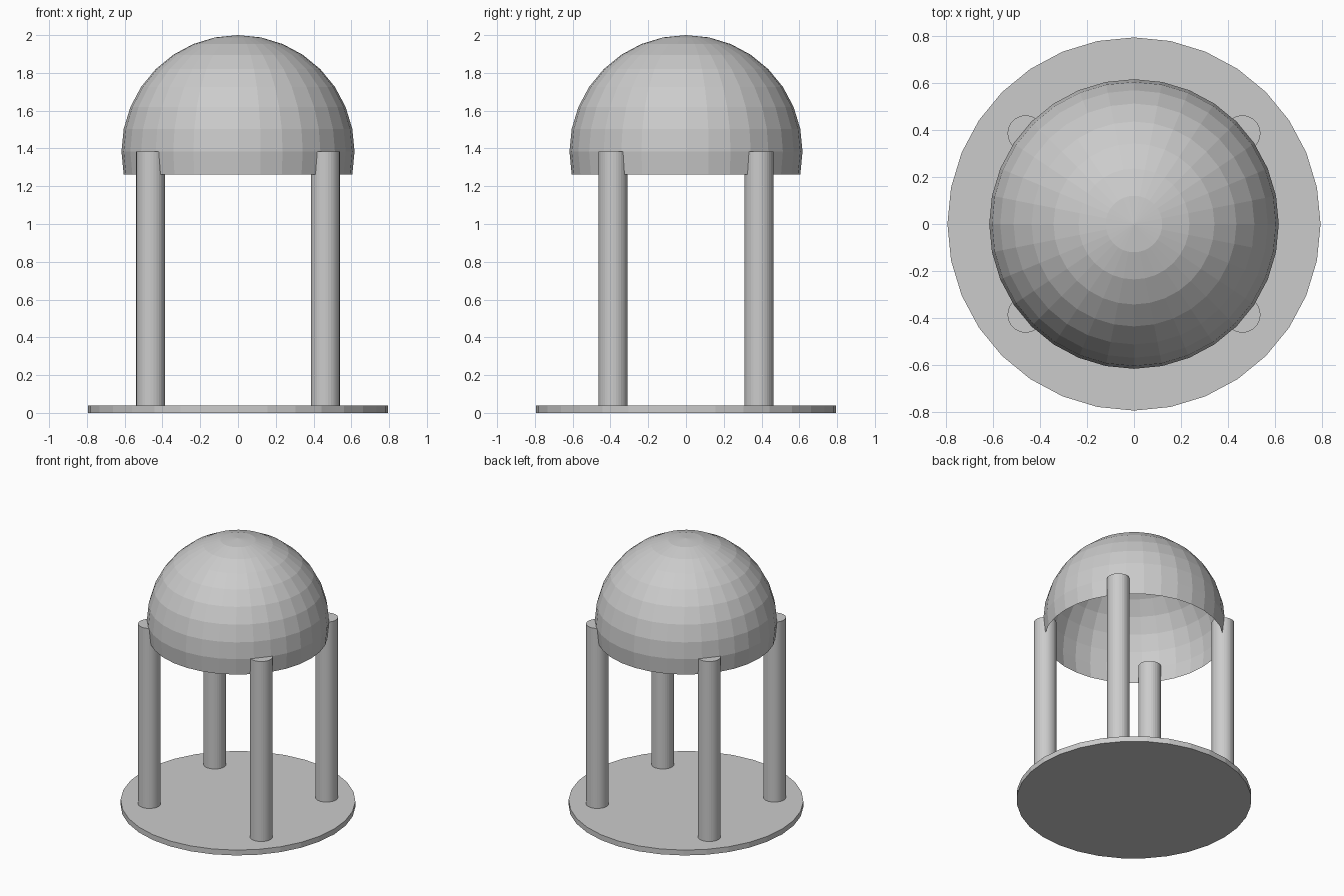
import bpy, bmesh
from mathutils import Matrix

if "Cube" in bpy.data.objects:
    bpy.data.objects.remove(bpy.data.objects["Cube"])

SIDES = 32


def add_object(name, bm):
    mesh = bpy.data.meshes.new(name)
    bm.to_mesh(mesh)
    bm.free()
    obj = bpy.data.objects.new(name, mesh)
    bpy.context.collection.objects.link(obj)
    return obj


def cylinder(name, radius, x, y, z0, z1):
    bm = bmesh.new()
    bmesh.ops.create_cone(bm, cap_ends=True, segments=SIDES,
                          radius1=radius, radius2=radius, depth=z1 - z0,
                          matrix=Matrix.Translation((x, y, (z0 + z1) / 2)))
    return add_object(name, bm)


# Round floor slab
cylinder("base", 0.795, 0, 0, 0, 0.04)

# Four columns that run through the dome wall
for side, x in (("left", -0.462), ("right", 0.462)):
    for end, y in (("front", -0.386), ("back", 0.386)):
        cylinder(f"{end}_{side}_column", 0.0767, x, y, 0.04, 1.385)

# Open thin dome: a sphere cut off one ring below its equator
bm = bmesh.new()
bmesh.ops.create_uvsphere(bm, u_segments=SIDES, v_segments=16, radius=0.617)
low = [v for v in bm.verts if v.co.z < -0.15]
bmesh.ops.delete(bm, geom=low, context='VERTS')
bmesh.ops.translate(bm, verts=bm.verts[:], vec=(0, 0, 1.383))
add_object("dome", bm)
